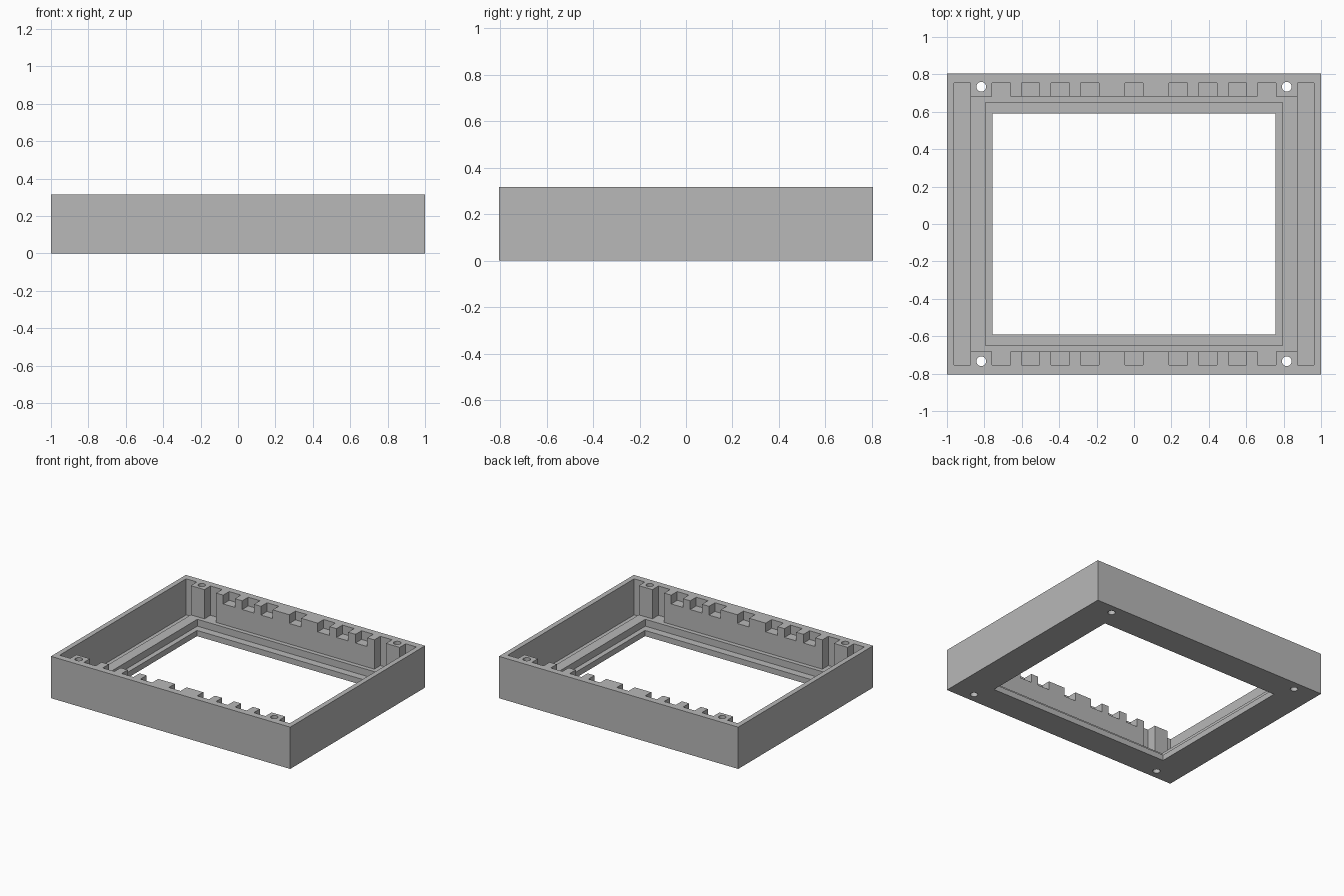
import bpy
import bmesh
from mathutils import Matrix, Vector

default = bpy.data.objects.get("Cube")
if default:
    bpy.data.objects.remove(default, do_unlink=True)

grey = bpy.data.materials.new("plain grey")
grey.use_nodes = True
colour = (0.48, 0.48, 0.48, 1)
grey.diffuse_color = colour
grey.node_tree.nodes["Principled BSDF"].inputs["Base Color"].default_value = colour


def make_object(name, bm):
    mesh = bpy.data.meshes.new(name)
    bm.to_mesh(mesh)
    bm.free()
    mesh.materials.append(grey)
    obj = bpy.data.objects.new(name, mesh)
    bpy.context.collection.objects.link(obj)
    return obj


def block(name, low, high):
    low, high = Vector(low), Vector(high)
    bm = bmesh.new()
    place = Matrix.Translation((low + high) / 2) @ Matrix.Diagonal((*(high - low), 1))
    bmesh.ops.create_cube(bm, size=1, matrix=place)
    return make_object(name, bm)


def cut(target, cutter):
    # Subtract the cutter, bake the result and discard the cutter
    cutter.hide_render = True
    mod = target.modifiers.new("cut", "BOOLEAN")
    mod.operation = "DIFFERENCE"
    mod.solver = "EXACT"
    mod.object = cutter
    bpy.context.view_layer.objects.active = target
    bpy.ops.object.modifier_apply(modifier=mod.name)
    bpy.data.objects.remove(cutter, do_unlink=True)


HALF_Y = 0.805
HEIGHT = 0.316
ABOVE = 0.4
LEDGE = 0.095      # inner floor level
LIP = 0.043        # recess and side channel level
WALL_Y = 0.683     # inner face of the long walls
SLOT_Y = 0.755     # back of the slots

frame = block("frame", (-1, -HALF_Y, 0), (1, HALF_Y, HEIGHT))

# Main cavity, panel recess and window opening
cut(frame, block("cavity", (-0.9, -WALL_Y, LEDGE), (0.9, WALL_Y, ABOVE)))
cut(frame, block("recess", (-0.795, -0.65, LIP), (0.795, 0.65, ABOVE)))
cut(frame, block("opening", (-0.757, -0.592, -0.1), (0.757, 0.592, ABOVE)))

# Deep channels along the two short walls
for side in (-1, 1):
    inner, outer = sorted((side * 0.873, side * 0.962))
    cut(frame, block("channel", (inner, -SLOT_Y, LIP), (outer, SLOT_Y, ABOVE)))

# Slots in the long walls: the end ones reach the floor, the rest are shallow
slots = [(0, 0.25), (0.237, 0.25), (0.394, 0.25), (0.553, 0.25), (0.71, LEDGE)]
for centre, bottom in slots:
    for x in {centre, -centre}:
        for side in (-1, 1):
            near, far = sorted((side * 0.6, side * SLOT_Y))
            cut(frame, block("slot", (x - 0.049, near, bottom), (x + 0.049, far, ABOVE)))

# Screw holes through the corner posts
for x in (-0.817, 0.817):
    for y in (-0.734, 0.734):
        bm = bmesh.new()
        bmesh.ops.create_cone(bm, cap_ends=True, segments=32, radius1=0.026,
                              radius2=0.026, depth=1,
                              matrix=Matrix.Translation((x, y, 0.15)))
        cut(frame, make_object("screw_hole", bm))

# Smooth the hole walls and keep every edge sharp
bpy.ops.object.select_all(action="DESELECT")
frame.select_set(True)
bpy.context.view_layer.objects.active = frame
bpy.ops.object.shade_smooth_by_angle()
